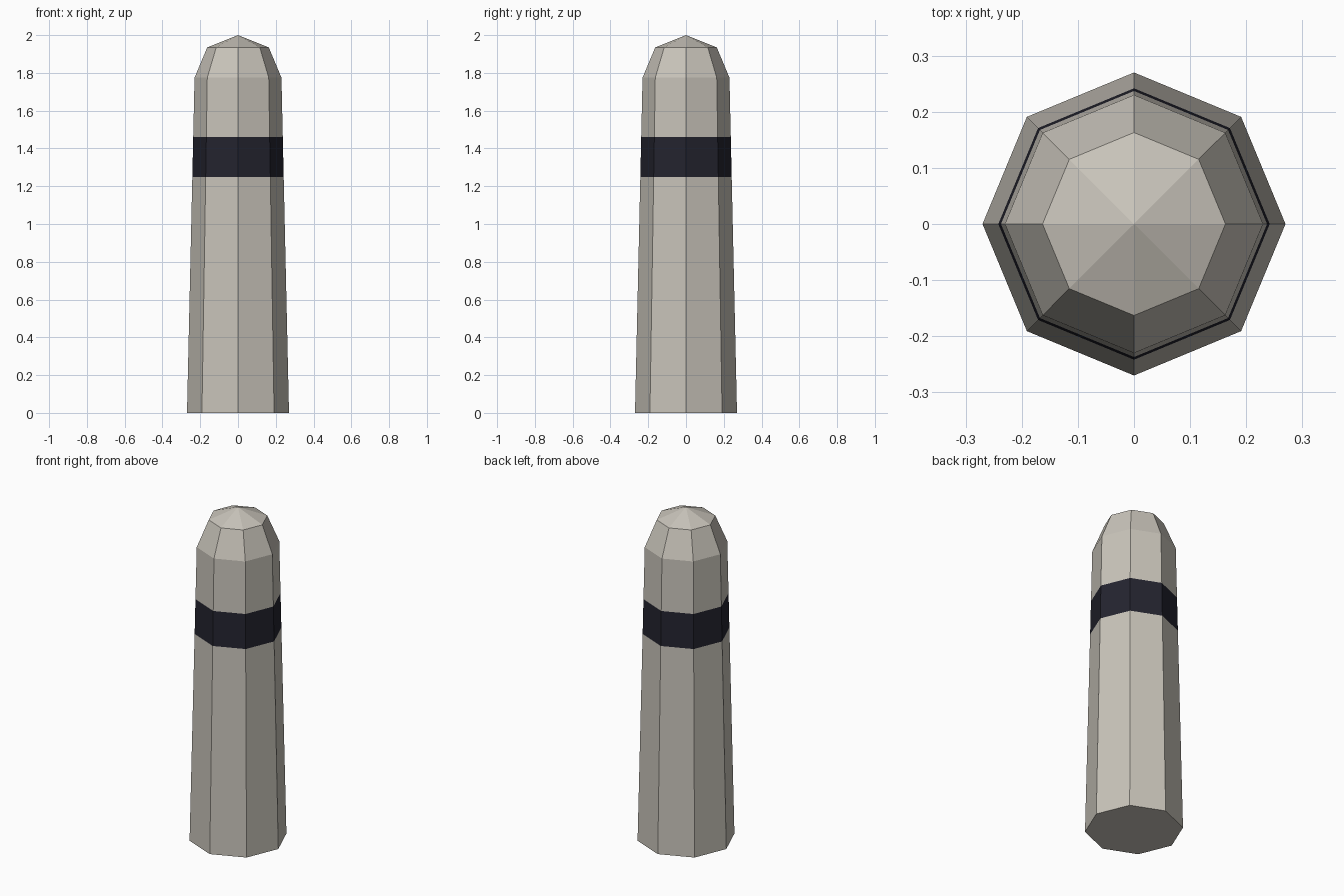
import bpy
import bmesh
from math import cos, sin, pi

cube = bpy.data.objects.get("Cube")
if cube:
    bpy.data.objects.remove(cube, do_unlink=True)


def make_material(name, rgb):
    mat = bpy.data.materials.new(name)
    mat.use_nodes = True
    color = (*rgb, 1.0)
    mat.diffuse_color = color
    bsdf = next(n for n in mat.node_tree.nodes if n.type == "BSDF_PRINCIPLED")
    bsdf.inputs["Base Color"].default_value = color
    bsdf.inputs["Roughness"].default_value = 0.8
    return mat


SIDES = 8
BASE_R, SHOULDER_R, SHOULDER_Z = 0.27, 0.23, 1.775
BAND_LOW, BAND_HIGH = 1.25, 1.46


def shaft_radius(z):
    return BASE_R + (SHOULDER_R - BASE_R) * z / SHOULDER_Z


# Tapered shaft, band edges, shoulder and cap rim as (radius, height)
profile = [(shaft_radius(z), z) for z in (0, BAND_LOW, BAND_HIGH, SHOULDER_Z)]
profile.append((0.163, 1.935))

bm = bmesh.new()
rings = []
for r, z in profile:
    angles = [2 * pi * i / SIDES for i in range(SIDES)]
    rings.append([bm.verts.new((r * cos(a), r * sin(a), z)) for a in angles])

# Flat underside, side walls and pointed cap
bm.faces.new(rings[0][::-1])
tip = bm.verts.new((0, 0, 2))
for i in range(SIDES):
    j = (i + 1) % SIDES
    for low, high in zip(rings, rings[1:]):
        bm.faces.new((low[i], low[j], high[j], high[i]))
    bm.faces.new((rings[-1][i], rings[-1][j], tip))

# Dark band painted by height
for face in bm.faces:
    height = face.calc_center_median().z
    face.material_index = int(BAND_LOW < height < BAND_HIGH)

mesh = bpy.data.meshes.new("bollard_post")
bm.to_mesh(mesh)
bm.free()
mesh.materials.append(make_material("warm grey stone", (0.58, 0.55, 0.49)))
mesh.materials.append(make_material("dark navy band", (0.017, 0.017, 0.028)))
post = bpy.data.objects.new("bollard_post", mesh)
bpy.context.collection.objects.link(post)
